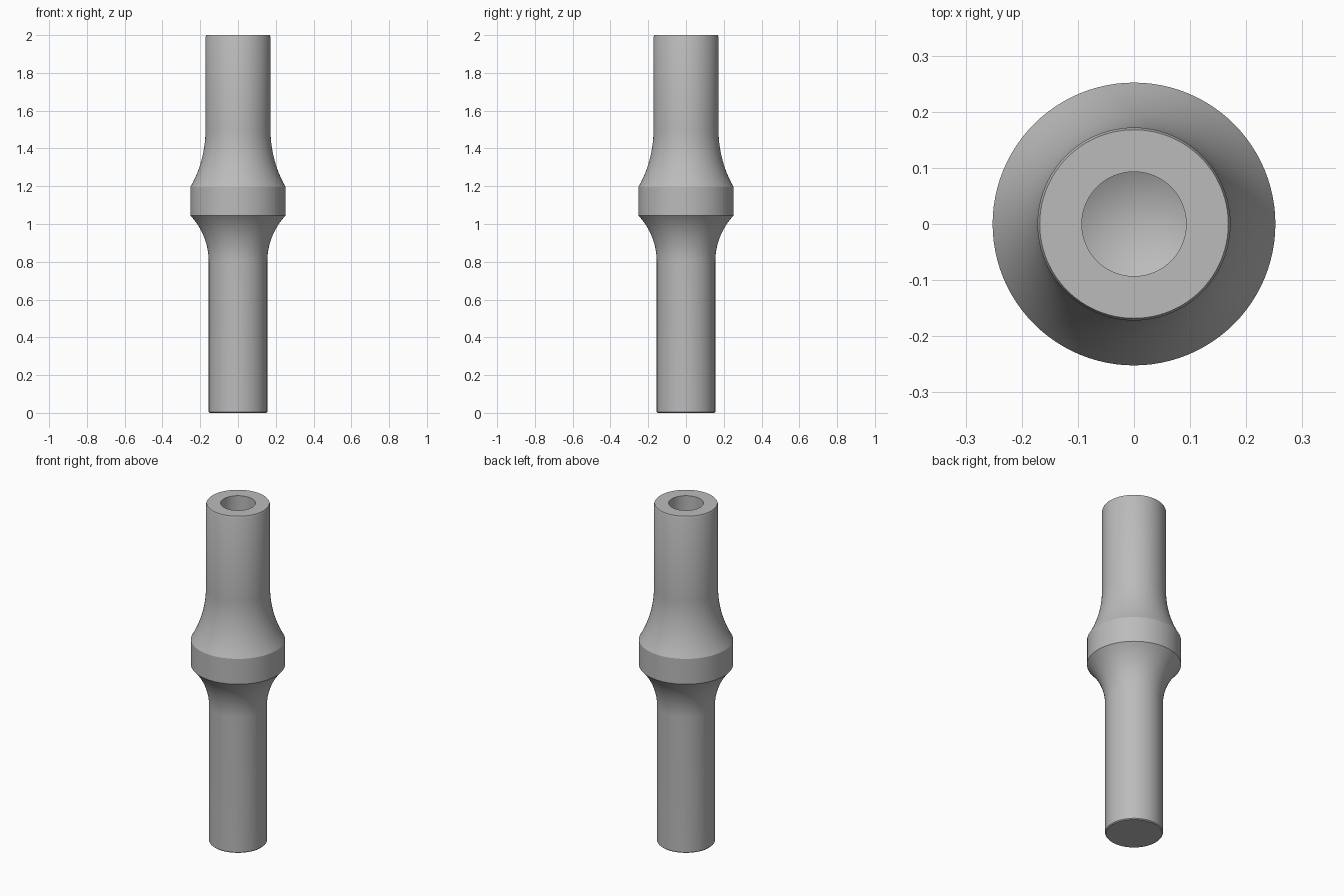
import bpy, bmesh, math

SEGMENTS = 96

cube = bpy.data.objects.get("Cube")
if cube:
    bpy.data.objects.remove(cube, do_unlink=True)

steel = bpy.data.materials.new("plain grey")
steel.use_nodes = True
grey = (0.5, 0.5, 0.5, 1)
steel.diffuse_color = grey
steel.node_tree.nodes["Principled BSDF"].inputs["Base Color"].default_value = grey


def fillet(r0, z0, r1, z1, steps=14):
    """Concave arc leaving a straight shank (r0, z0) and flaring to (r1, z1)."""
    dr, dz = r1 - r0, z1 - z0
    radius = (dr * dr + dz * dz) / (2 * dr)
    sweep = math.asin(dz / radius)
    angles = [sweep * i / steps for i in range(steps + 1)]
    return [(r0 + radius * (1 - math.cos(a)), z0 + radius * math.sin(a)) for a in angles]


def lathe(name, profile):
    """Revolve (radius, height) points about the z axis."""
    bm = bmesh.new()
    verts = [bm.verts.new((r, 0, z)) for r, z in profile]
    edges = [bm.edges.new(pair) for pair in zip(verts, verts[1:])]
    bmesh.ops.spin(bm, geom=verts + edges, cent=(0, 0, 0), axis=(0, 0, 1),
                   angle=math.tau, steps=SEGMENTS)
    bmesh.ops.remove_doubles(bm, verts=bm.verts, dist=0.0002)
    bmesh.ops.recalc_face_normals(bm, faces=bm.faces)
    mesh = bpy.data.meshes.new(name)
    bm.to_mesh(mesh)
    bm.free()
    mesh.materials.append(steel)
    obj = bpy.data.objects.new(name, mesh)
    bpy.context.collection.objects.link(obj)
    return obj


# Lower shank with a small edge break, flaring out to the collar
lower = [(0, 0), (0.15, 0), (0.155, 0.005)] + fillet(0.155, 0.8, 0.252, 1.045)

# Collar and upper shank, tapering upward from the collar
upper = fillet(0.172, 1.5, 0.252, 1.195)[::-1]

# Top rim and drilled hole with a conical floor
top = [(0.172, 1.99), (0.168, 2), (0.093, 2), (0.093, 1.6), (0, 1.55)]

pin = lathe("collared_pin", lower + upper + top)
bpy.context.view_layer.objects.active = pin
pin.select_set(True)
bpy.ops.object.shade_smooth_by_angle(angle=math.radians(25))
